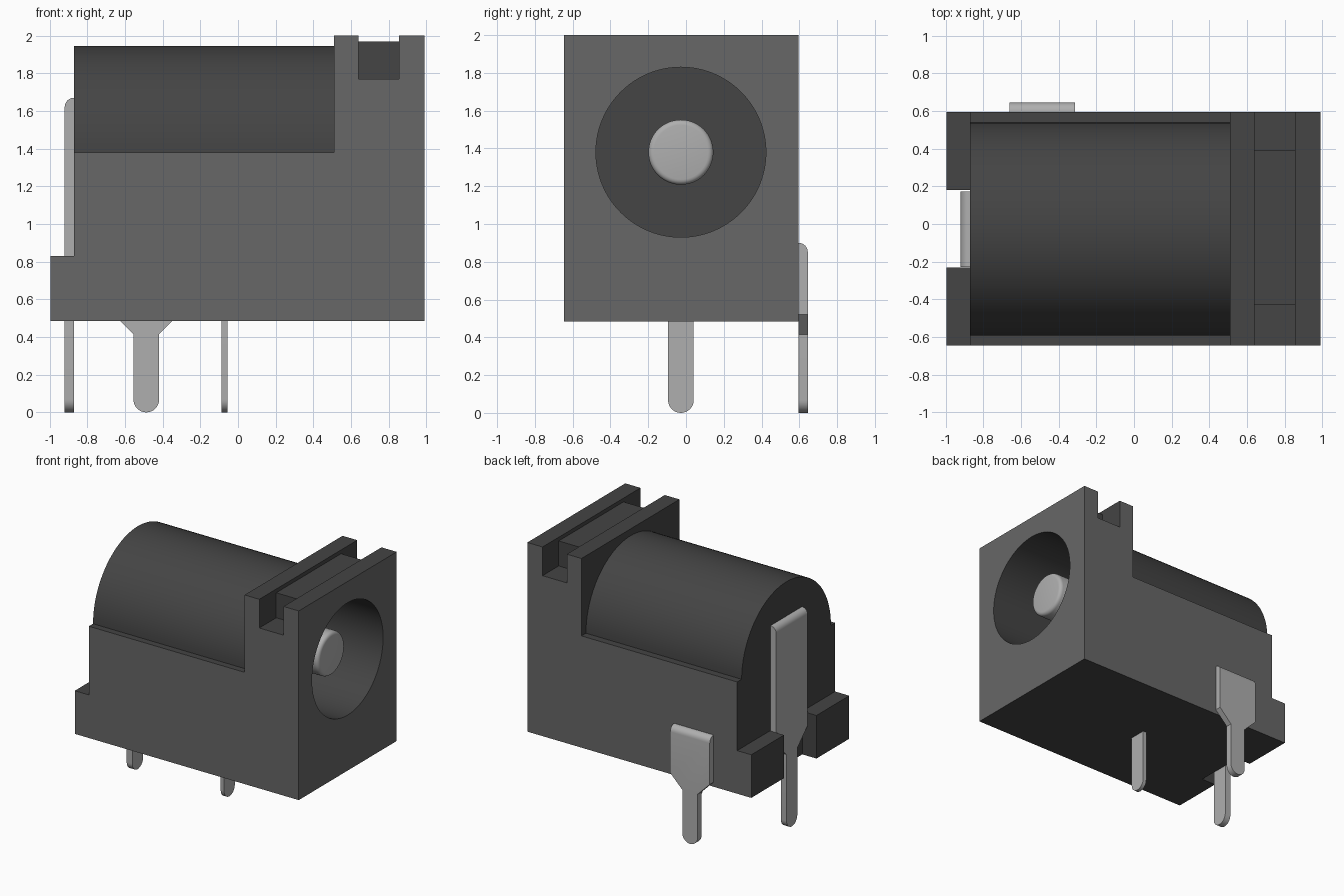
import bpy, bmesh, math
from mathutils import Matrix, Vector

if "Cube" in bpy.data.objects:
    bpy.data.objects.remove(bpy.data.objects["Cube"], do_unlink=True)


def material(name, value):
    m = bpy.data.materials.new(name)
    m.use_nodes = True
    colour = (value, value, value, 1)
    m.diffuse_color = colour
    m.node_tree.nodes["Principled BSDF"].inputs["Base Color"].default_value = colour
    return m


DARK = material("dark plastic", 0.058)
GREY = material("grey plastic", 0.135)
METAL = material("contact metal", 0.43)


def add(name, bm, *mats):
    bmesh.ops.recalc_face_normals(bm, faces=bm.faces)
    me = bpy.data.meshes.new(name)
    bm.to_mesh(me)
    bm.free()
    for m in mats:
        me.materials.append(m)
    ob = bpy.data.objects.new(name, me)
    bpy.context.collection.objects.link(ob)
    return ob


def smooth(ob):
    bpy.ops.object.select_all(action='DESELECT')
    ob.select_set(True)
    bpy.context.view_layer.objects.active = ob
    bpy.ops.object.shade_smooth_by_angle(angle=math.radians(30))


def extrude_y(points, y0, y1):
    """Prism from an outline of (x, z) points."""
    bm = bmesh.new()
    face = bm.faces.new([bm.verts.new((x, y0, z)) for x, z in points])
    new = bmesh.ops.extrude_face_region(bm, geom=[face])["geom"]
    bmesh.ops.translate(bm, vec=(0, y1 - y0, 0),
                        verts=[v for v in new if isinstance(v, bmesh.types.BMVert)])
    return bm


def box(x0, x1, y0, y1, z0, z1):
    return extrude_y([(x0, z0), (x1, z0), (x1, z1), (x0, z1)], y0, y1)


def rod(x0, x1, radius, y, z, sides=96):
    """Cylinder along x."""
    bm = bmesh.new()
    bmesh.ops.create_cone(
        bm, cap_ends=True, segments=sides, radius1=radius, radius2=radius, depth=x1 - x0,
        matrix=Matrix.Translation(((x0 + x1) / 2, y, z)) @ Matrix.Rotation(math.pi / 2, 4, 'Y'))
    return bm


# Housing: stepped side silhouette, then barrel, slots, notch and socket
XL, XR, YF, YB = -0.995, 0.99, -0.645, 0.595
AXIS_Y, AXIS_Z = -0.027, 1.38
housing = add("housing", extrude_y(
    [(XL, 0.485), (XR, 0.485), (XR, 2.0), (0.51, 2.0), (0.51, 1.38),
     (-0.87, 1.38), (-0.87, 0.83), (XL, 0.83)], YF, YB), DARK, GREY)

tools = [
    ("barrel_tool", 'UNION', rod(-0.87, 0.6, 0.565, AXIS_Y, AXIS_Z)),
    ("notch_cutter", 'DIFFERENCE', box(-1.2, -0.87, -0.23, 0.18, 0.3, 1.0)),
    ("ridge_cutter", 'DIFFERENCE', box(0.64, 0.855, -0.8, 0.8, 1.97, 2.2)),
    ("front_slot_cutter", 'DIFFERENCE', box(0.64, 0.855, -0.8, -0.43, 1.77, 2.2)),
    ("back_slot_cutter", 'DIFFERENCE', box(0.64, 0.855, 0.39, 0.8, 1.77, 2.2)),
    ("socket_cutter", 'DIFFERENCE', rod(-0.6, 1.2, 0.45, AXIS_Y, AXIS_Z)),
]
helpers = []
for name, operation, bm in tools:
    tool = add(name, bm, DARK)
    tool.hide_render = True
    helpers.append(tool)
    mod = housing.modifiers.new(name, 'BOOLEAN')
    mod.operation, mod.object, mod.solver = operation, tool, 'EXACT'
bpy.context.view_layer.update()
result = housing.evaluated_get(bpy.context.evaluated_depsgraph_get())
housing_mesh = bpy.data.meshes.new_from_object(result)
housing.modifiers.clear()
housing.data = housing_mesh
for tool in helpers:
    bpy.data.objects.remove(tool, do_unlink=True)

# Outer front, back and socket walls are grey, everything else dark
housing_mesh.materials.clear()
housing_mesh.materials.append(DARK)
housing_mesh.materials.append(GREY)
for p in housing_mesh.polygons:
    side = abs(p.normal.y) > 0.99 and (p.center.y < YF + 0.005 or p.center.y > YB - 0.005)
    mouth = p.normal.x > 0.99 and p.center.x > XR - 0.005
    p.material_index = 1 if side or mouth else 0
smooth(housing)

# Centre pin with a rounded tip
bm = rod(-0.62, 0.85, 0.172, AXIS_Y, AXIS_Z, 64)
tip = [e for e in bm.edges if all(v.co.x > 0.84 for v in e.verts)]
bmesh.ops.bevel(bm, geom=tip, offset=0.028, segments=4, profile=0.5, affect='EDGES')
smooth(add("centre_pin", bm, METAL))


def contact(name, place, thick, leg, top, wide=None, shoulder=0, round_top=False):
    """Flat contact with a round-ended leg and an optional wide plate above."""
    pts = [(leg * math.cos(a), leg + leg * math.sin(a))
           for a in (math.pi * (1 + i / 16) for i in range(17))]
    if wide:
        slope = shoulder + wide - leg
        pts += [(leg, shoulder), (wide, slope), (wide, top),
                (-wide, top), (-wide, slope), (-leg, shoulder)]
    else:
        pts += [(leg, top), (-leg, top)]
    bm = extrude_y(pts, 0, thick)
    if round_top:
        edge = [e for e in bm.edges
                if all(v.co.z > top - 0.001 and v.co.y > thick / 2 for v in e.verts)]
        bmesh.ops.bevel(bm, geom=edge, offset=thick * 0.97, segments=6,
                        profile=0.5, affect='EDGES')
    bm.transform(place)
    smooth(add(name, bm, METAL))


turn = Matrix.Rotation(math.pi / 2, 4, 'Z')
contact("side_contact", Matrix.Translation((-0.487, YB, 0)), 0.05, 0.068, 0.9,
        wide=0.175, shoulder=0.415, round_top=True)
contact("rear_contact", Matrix.Translation((-0.87, AXIS_Y, 0)) @ turn, 0.05, 0.068, 1.67,
        wide=0.2, shoulder=0.6, round_top=True)
contact("inner_contact", Matrix.Translation((-0.057, AXIS_Y, 0)) @ turn, 0.03, 0.068, 0.52)
